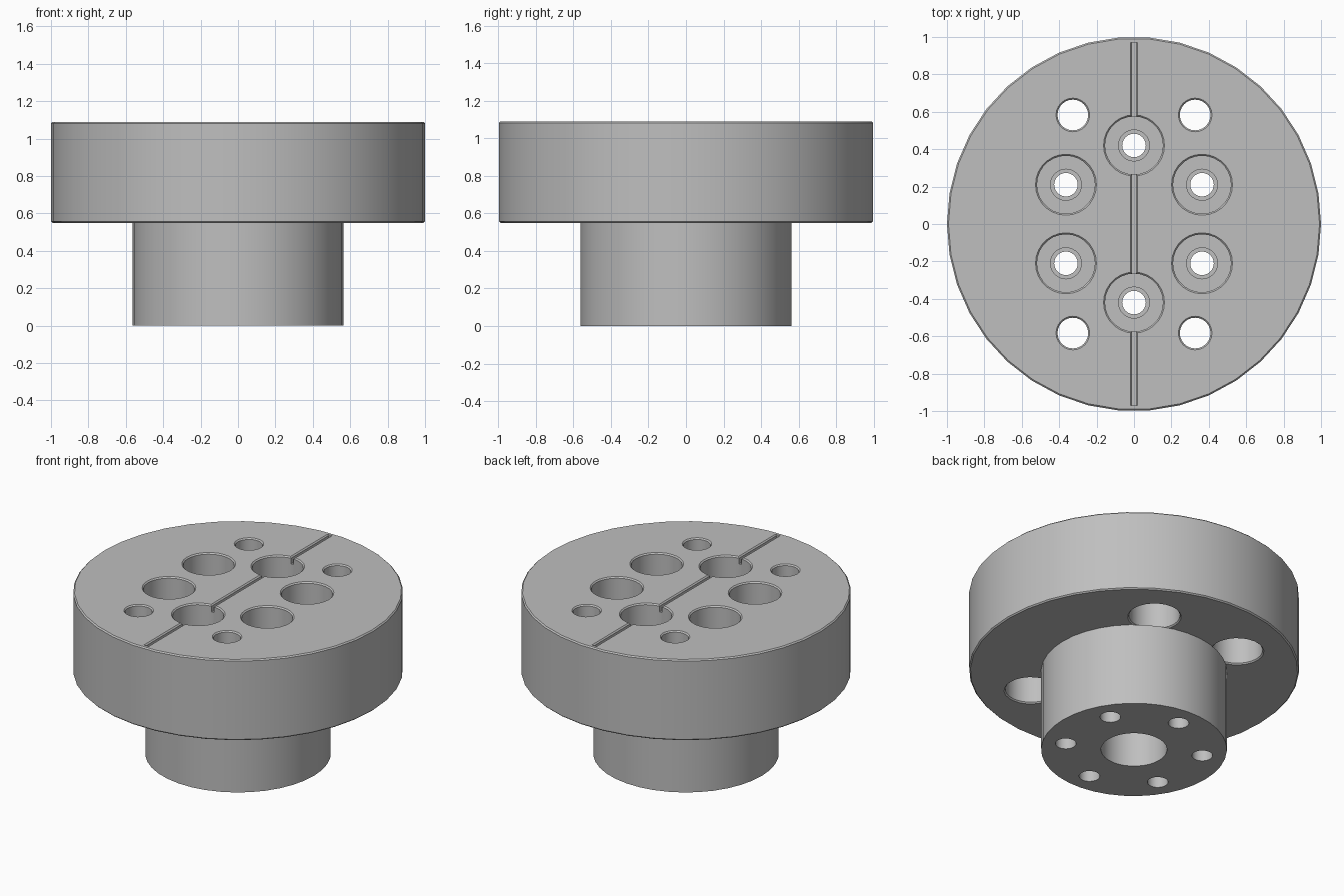
import bpy, bmesh, math

if "Cube" in bpy.data.objects:
    bpy.data.objects.remove(bpy.data.objects["Cube"])

HUB_TOP, TOP = 0.55, 1.09
CHAMFER = 0.008

# One plain metal colour
metal = bpy.data.materials.new("grey metal")
metal.use_nodes = True
GREY = (0.52, 0.52, 0.52, 1)
metal.diffuse_color = GREY
metal.node_tree.nodes["Principled BSDF"].inputs["Base Color"].default_value = GREY


def new_object(name, bm):
    bmesh.ops.recalc_face_normals(bm, faces=bm.faces)
    mesh = bpy.data.meshes.new(name)
    bm.to_mesh(mesh)
    bm.free()
    mesh.materials.append(metal)
    obj = bpy.data.objects.new(name, mesh)
    bpy.context.collection.objects.link(obj)
    return obj


def turned(name, profile, sides, centre=(0, 0)):
    """Solid of revolution from (radius, height) pairs, capped at both ends."""
    bm = bmesh.new()
    rings = []
    for r, z in profile:
        angles = [math.tau * i / sides for i in range(sides)]
        rings.append([bm.verts.new((centre[0] + r * math.cos(a),
                                    centre[1] + r * math.sin(a), z)) for a in angles])
    for low, high in zip(rings, rings[1:]):
        for i in range(sides):
            j = (i + 1) % sides
            bm.faces.new((low[i], low[j], high[j], high[i]))
    bm.faces.new(rings[0])
    bm.faces.new(rings[-1])
    return new_object(name, bm)


def groove(name, profile, half_length):
    """Straight prism along y from an (x, z) cross-section."""
    bm = bmesh.new()
    face = bm.faces.new([bm.verts.new((x, -half_length, z)) for x, z in profile])
    out = bmesh.ops.extrude_face_region(bm, geom=[face])
    moved = [v for v in out["geom"] if isinstance(v, bmesh.types.BMVert)]
    bmesh.ops.translate(bm, verts=moved, vec=(0, 2 * half_length, 0))
    return new_object(name, bm)


def cut(body, cutters):
    bpy.context.view_layer.objects.active = body
    for cutter in cutters:
        cutter.hide_render = True
        mod = body.modifiers.new("cut", "BOOLEAN")
        mod.operation, mod.solver, mod.object = "DIFFERENCE", "EXACT", cutter
        bpy.ops.object.modifier_apply(modifier=mod.name)
        bpy.data.objects.remove(cutter)


def smooth(obj):
    bpy.ops.object.select_all(action="DESELECT")
    obj.select_set(True)
    bpy.context.view_layer.objects.active = obj
    bpy.ops.object.shade_smooth_by_angle(angle=math.radians(25))


# Hole positions
bolts = [(0.42 * math.sin(k * math.pi / 3), 0.42 * math.cos(k * math.pi / 3)) for k in range(6)]
corners = [(sx * 0.327, sy * 0.583) for sx in (-1, 1) for sy in (-1, 1)]

# Wide flange with softened rims
flange = turned("flange", [(1 - CHAMFER, HUB_TOP), (1, HUB_TOP + CHAMFER),
                           (1, TOP - CHAMFER), (1 - CHAMFER, TOP)], 38)

# Bolt holes, counterbored from the top
bore, seat = 0.155, 0.79
cutters = [turned("bolt_cutter", [(0.083, HUB_TOP - 0.1), (0.083, seat), (bore, seat),
                                  (bore, TOP - CHAMFER), (bore + CHAMFER, TOP),
                                  (bore + CHAMFER, TOP + 0.1)], 28, p) for p in bolts]

# Corner holes, counterbored from below
wide, narrow, ledge = 0.155, 0.082, 0.85
cutters += [turned("corner_cutter", [(wide + CHAMFER, HUB_TOP - 0.1), (wide + CHAMFER, HUB_TOP),
                                     (wide, HUB_TOP + CHAMFER), (wide, ledge), (narrow, ledge),
                                     (narrow, TOP - CHAMFER), (narrow + CHAMFER, TOP),
                                     (narrow + CHAMFER, TOP + 0.1)], 24, p) for p in corners]

# Centre line groove with bevelled lips
half = [(0.01, TOP - 0.045), (0.01, TOP - CHAMFER), (0.018, TOP), (0.018, TOP + 0.1)]
cutters.append(groove("groove_cutter", half + [(-x, z) for x, z in reversed(half)], 0.97))
cut(flange, cutters)
smooth(flange)

# Narrow hub with a central bore and six bolt holes
hub = turned("hub", [(0.563, 0), (0.563, HUB_TOP)], 38)
hub_cutters = [turned("centre_cutter", [(0.2, -0.1), (0.2, HUB_TOP + 0.1)], 32)]
hub_cutters += [turned("hub_bolt_cutter", [(0.063, -0.1), (0.063, HUB_TOP + 0.1)], 24, p)
                for p in bolts]
cut(hub, hub_cutters)
smooth(hub)
